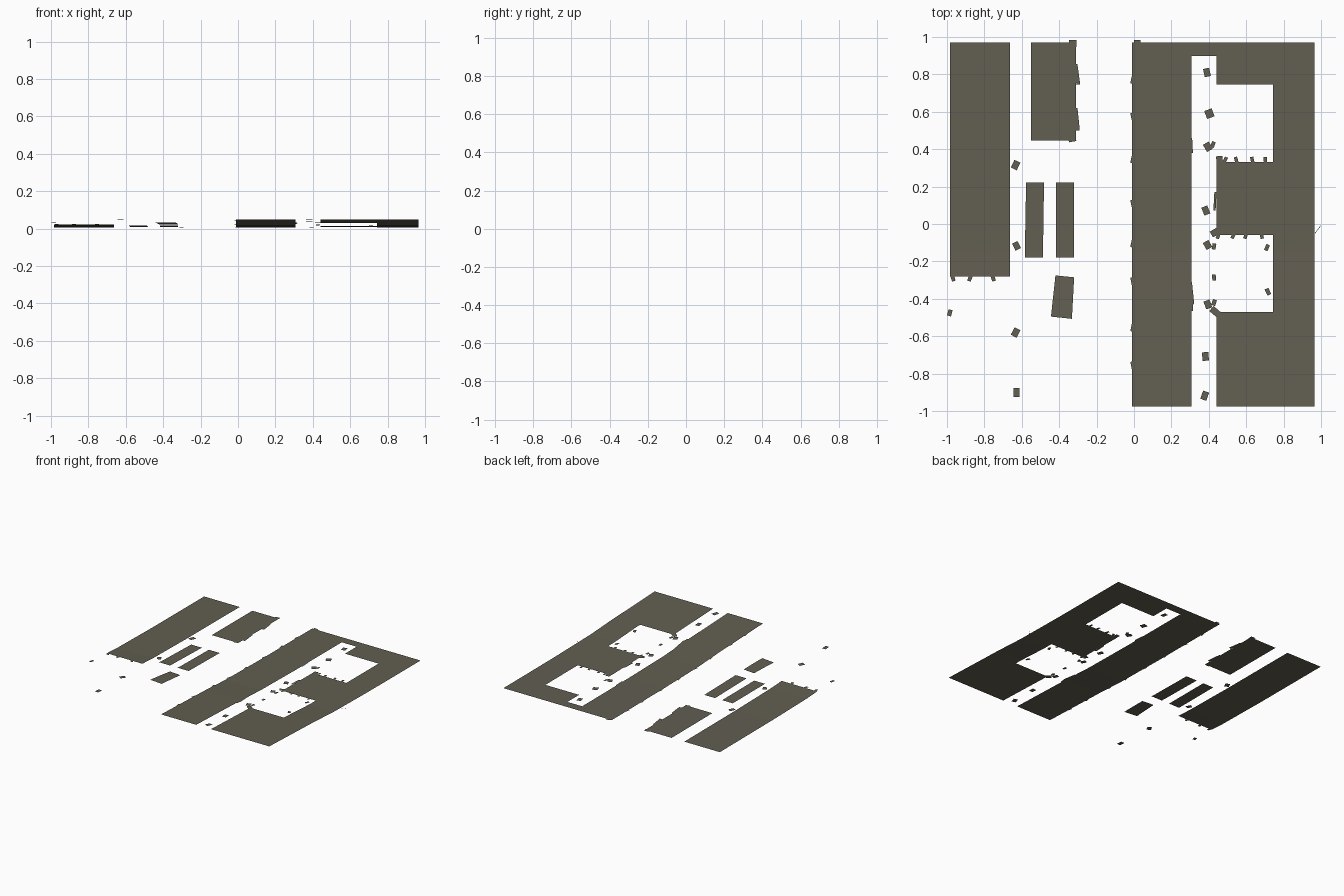
import bpy, bmesh, math

# One flat olive-grey paving colour
mat = bpy.data.materials.new("olive_grey_paving")
mat.diffuse_color = (0.122, 0.112, 0.083, 1)

# Ground profile along y: flat at the back, rising to the front
PROFILE = [(-1.0, 0.051), (-0.4, 0.029), (-0.15, 0.015), (0.3, 0.008), (1.0, 0.006)]


def height(y):
    for (y0, z0), (y1, z1) in zip(PROFILE, PROFILE[1:]):
        if y <= y1:
            return z0 + (z1 - z0) * (y - y0) / (y1 - y0)
    return PROFILE[-1][1]


def sheet(name, polygons, lift=0.0):
    """Thin slabs: flat polygons cut at the slope breaks and draped on the ground."""
    bm = bmesh.new()
    for pts in polygons:
        face = bm.faces.new([bm.verts.new((x, y, 0)) for x, y in pts])
        face.normal_update()
        if face.normal.z < 0:
            face.normal_flip()
    for y, _ in PROFILE[1:-1]:
        bmesh.ops.bisect_plane(bm, geom=bm.verts[:] + bm.edges[:] + bm.faces[:],
                               plane_co=(0, y, 0), plane_no=(0, 1, 0))
    bmesh.ops.remove_doubles(bm, verts=bm.verts[:], dist=0.0001)
    for v in bm.verts:
        v.co.z = height(v.co.y) + lift
    me = bpy.data.meshes.new(name)
    bm.to_mesh(me)
    bm.free()
    me.materials.append(mat)
    ob = bpy.data.objects.new(name, me)
    bpy.context.collection.objects.link(ob)
    return ob


def rect(x0, x1, y0, y1):
    return [(x0, y0), (x1, y0), (x1, y1), (x0, y1)]


def stone(x, y, w, h, deg):
    """Small rotated rectangle centred on x, y."""
    c, s = math.cos(math.radians(deg)), math.sin(math.radians(deg))
    return [(x + c * a - s * b, y + s * a + c * b)
            for a, b in ((-w / 2, -h / 2), (w / 2, -h / 2), (w / 2, h / 2), (-w / 2, h / 2))]


# Large paved areas
sheet("left_pavement", [rect(-0.984, -0.664, -0.282, 0.97)])
sheet("back_patio", [rect(-0.55, -0.31, 0.447, 0.97)])
sheet("main_walkway", [rect(-0.01, 0.307, -0.976, 0.97)])
sheet("right_courtyard", [
    rect(0.307, 0.44, 0.897, 0.97),
    rect(0.44, 0.743, 0.747, 0.97),
    rect(0.44, 0.743, -0.06, 0.332),
    rect(0.44, 0.743, -0.976, -0.47),
    rect(0.743, 0.965, -0.976, 0.97)])

# Medium slabs between the pavements
sheet("middle_slabs", [
    [(-0.584, -0.18), (-0.487, -0.18), (-0.481, 0.222), (-0.577, 0.222)],
    rect(-0.418, -0.32, -0.18, 0.222),
    [(-0.444, -0.495), (-0.332, -0.507), (-0.32, -0.285), (-0.42, -0.275)]])

# Stepping stones
sheet("left_stepping_stones", [stone(*s) for s in (
    (-0.633, 0.315, 0.035, 0.045, -25), (-0.628, -0.117, 0.032, 0.042, 28),
    (-0.633, -0.58, 0.035, 0.045, -28), (-0.627, -0.9, 0.032, 0.048, 0),
    (-0.985, -0.475, 0.022, 0.034, -15))])
sheet("right_stepping_stones", [stone(*s) for s in (
    (0.39, 0.81, 0.033, 0.045, 12), (0.403, 0.59, 0.042, 0.045, 20),
    (0.395, 0.413, 0.036, 0.044, 30), (0.384, 0.072, 0.034, 0.045, 22),
    (0.393, -0.112, 0.034, 0.042, 30), (0.395, -0.43, 0.034, 0.044, 20),
    (0.382, -0.708, 0.034, 0.046, 5), (0.378, -0.918, 0.034, 0.046, -20),
    (0.433, -0.045, 0.045, 0.035, 30), (0.433, -0.468, 0.05, 0.035, -40))])
sheet("small_pebbles", [stone(*s) for s in (
    (0.422, 0.425, 0.02, 0.032, -20), (0.428, -0.12, 0.02, 0.032, -10),
    (0.428, -0.286, 0.02, 0.032, 5), (0.428, -0.42, 0.022, 0.032, -20),
    (0.711, -0.126, 0.02, 0.034, -22), (0.716, -0.362, 0.022, 0.036, 25))], 0.001)

# Loose stones lying across the edges
edge = [(0.457, 0.345, 0.034, 0.036, 5), (0.433, 0.122, 0.012, 0.1, -3)]
edge += [(x, 0.344, 0.018, 0.03, d) for x, d in ((0.488, -25), (0.546, 15), (0.632, 12), (0.702, 5))]
edge += [(x, -0.064, 0.018, 0.03, d) for x, d in ((0.45, -20), (0.53, -25), (0.597, -20), (0.683, 10))]
edge += [(x, -0.29, 0.02, 0.032, d) for x, d in ((-0.968, 18), (-0.877, -20), (-0.753, 20))]
edge += [(-0.007, y, 0.016, 0.05, 12 if i % 2 else -12)
         for i, y in enumerate((0.775, 0.57, 0.35, 0.105, -0.1, -0.31, -0.55, -0.76))]
edge += [(0.305, 0.42, 0.016, 0.08, 3), (0.307, -0.37, 0.018, 0.12, 6), (0.309, -0.445, 0.014, 0.04, 0)]
edge += [(-0.305, 0.8, 0.02, 0.11, 8), (-0.306, 0.56, 0.02, 0.12, 6),
         (-0.327, 0.965, 0.04, 0.035, 0), (-0.33, 0.452, 0.04, 0.024, 10),
         (0.017, 0.972, 0.034, 0.022, 0)]
sheet("edge_stones", [stone(*s) for s in edge], 0.001)

# Thin sliver off the right edge
sheet("edge_sliver", [[(0.965, -0.052), (0.968, -0.052), (1.0, -0.008), (0.997, -0.008)]], -0.01)
